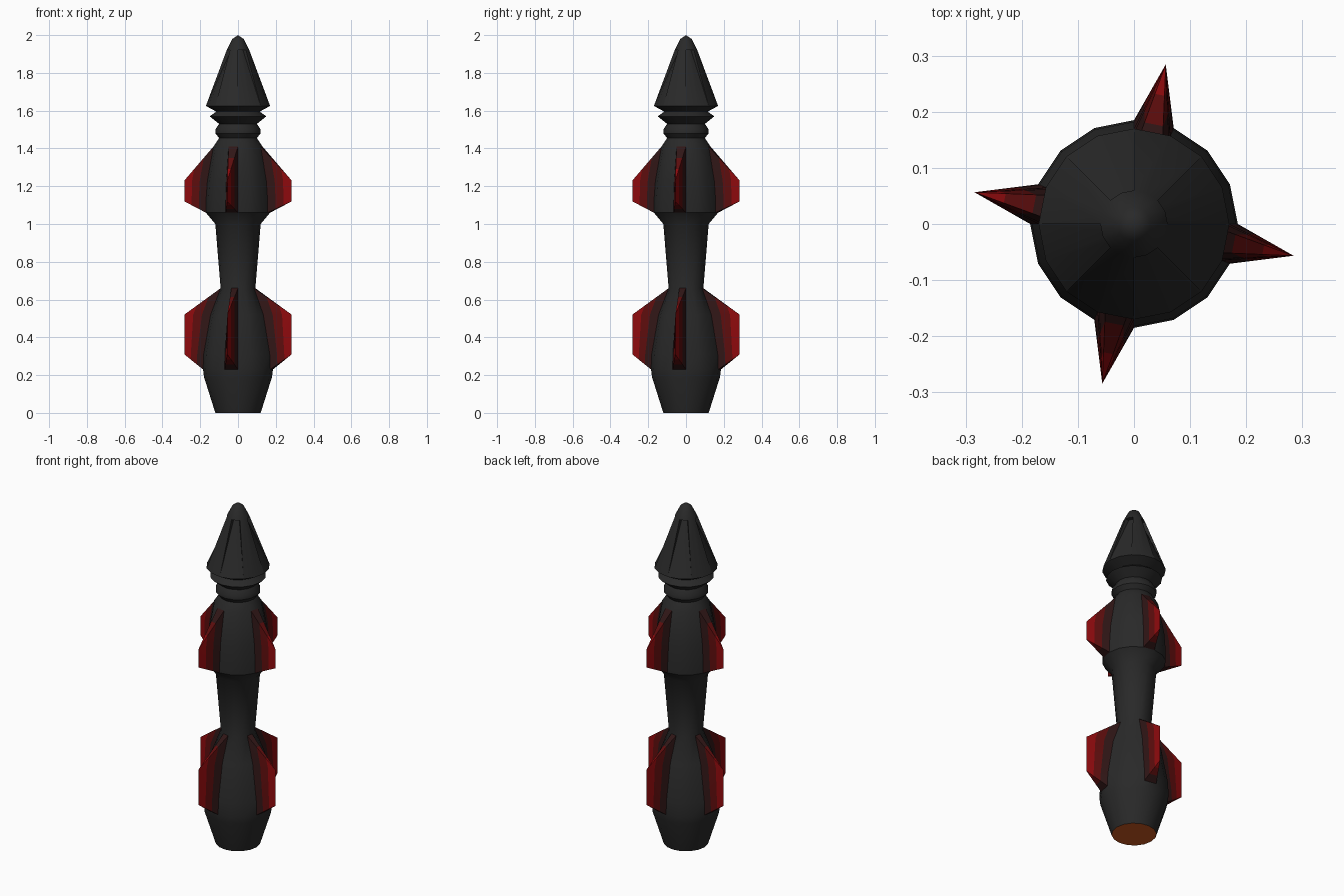
import bpy, bmesh, math
from mathutils import Vector

if "Cube" in bpy.data.objects:
    bpy.data.objects.remove(bpy.data.objects["Cube"])

N = 16
STEP = 2 * math.pi / N
FIN_SEGS = (3, 7, 11, 15)      # facets that grow into fins


def material(name, r, g, b):
    m = bpy.data.materials.new(name)
    m.diffuse_color = (r, g, b, 1)
    m.use_nodes = True
    m.node_tree.nodes["Principled BSDF"].inputs["Base Color"].default_value = m.diffuse_color
    return m


BLACK = material("black", 0.022, 0.022, 0.022)
REDS = [material("fin_dark", 0.03, 0.008, 0.008),
        material("fin_mid", 0.11, 0.004, 0.004),
        material("fin_red", 0.27, 0.003, 0.004)]
ORANGE = material("orange", 0.6, 0.1, 0.015)


def polar(r, k, z):
    return Vector((r * math.cos(k * STEP), r * math.sin(k * STEP), z))


def finish(bm, name, mats, angle=35):
    bmesh.ops.remove_doubles(bm, verts=bm.verts[:], dist=1e-5)
    bmesh.ops.recalc_face_normals(bm, faces=bm.faces[:])
    me = bpy.data.meshes.new(name)
    bm.to_mesh(me)
    bm.free()
    for m in mats:
        me.materials.append(m)
    ob = bpy.data.objects.new(name, me)
    bpy.context.collection.objects.link(ob)
    bpy.ops.object.select_all(action='DESELECT')
    ob.select_set(True)
    bpy.context.view_layer.objects.active = ob
    bpy.ops.object.shade_smooth_by_angle(angle=math.radians(angle))
    return ob


def lathe(profile, skip=()):
    """Turn a (radius, z) profile; leave fin openings between z ranges in skip."""
    bm = bmesh.new()
    rings = [[bm.verts.new(polar(r, k, z)) for k in range(N)] for r, z in profile]
    grid = []
    for i in range(len(rings) - 1):
        mid = (profile[i][1] + profile[i + 1][1]) / 2
        row = []
        for k in range(N):
            if k in FIN_SEGS and any(a < mid < b for a, b in skip):
                continue
            n = (k + 1) % N
            row.append(bm.faces.new((rings[i][k], rings[i][n],
                                     rings[i + 1][n], rings[i + 1][k])))
        grid.append(row)
    return bm, rings, grid


def fins(name, rows, tip):
    """Four wedge fins, each drawn out of one facet to a ridge of radius tip."""
    bm = bmesh.new()
    for s in FIN_SEGS:
        ridge = [polar(tip, s + 0.5, z) for _, z in rows[1:-1]]
        ridge = [ridge[0]] + ridge + [ridge[-1]]
        # base loop around the opening, paired with its ridge point
        left = [(polar(r, s, z), e) for (r, z), e in zip(rows, ridge)]
        right = [(polar(r, s + 1, z), e) for (r, z), e in zip(rows, ridge)]
        loop = left + right[::-1]
        levels = [[bm.verts.new(b.lerp(e, t)) for b, e in loop]
                  for t in (0, 0.33, 0.66, 1)]
        for band in range(3):
            lo, hi = levels[band], levels[band + 1]
            for j in range(len(loop)):
                n = (j + 1) % len(loop)
                f = bm.faces.new((lo[j], lo[n], hi[n], hi[j]))
                f.material_index = band
    bmesh.ops.remove_doubles(bm, verts=bm.verts[:], dist=1e-5)
    bmesh.ops.dissolve_degenerate(bm, edges=bm.edges[:], dist=1e-5)
    return finish(bm, name, REDS)


# Body: tail, waist, upper barrel and neck rings
lower = [(0.185, 0.23), (0.182, 0.31), (0.145, 0.52), (0.092, 0.66)]
upper = [(0.17, 1.06), (0.17, 1.12), (0.162, 1.23), (0.13, 1.41)]
neck = [(0.10, 1.455), (0.12, 1.48), (0.12, 1.50), (0.10, 1.53),
        (0.15, 1.57), (0.115, 1.595), (0.17, 1.625)]
profile = [(0.12, 0), (0.18, 0.19)] + lower + [(0.12, 1.0)] + upper + neck
bm, _, _ = lathe(profile, skip=((0.23, 0.66), (1.06, 1.41)))
finish(bm, "body", [BLACK])

# Fins
fins("lower_fins", lower, 0.29)
fins("upper_fins", upper, 0.29)

# Nose cone: alternate eighths sink in towards the tip
bm, rings, grid = lathe([(0.17, 1.625), (0.06, 1.92), (0.03, 1.98), (0.0, 2.0)])
for q in range(0, N, 4):
    pair = grid[0][q:q + 2]
    out = bmesh.ops.extrude_face_region(bm, geom=pair)["geom"]
    for v in out:
        if isinstance(v, bmesh.types.BMVert) and v.co.z > 1.8:
            v.co.x *= 0.62
            v.co.y *= 0.62
    bmesh.ops.delete(bm, geom=[f for f in pair if f.is_valid], context='FACES')
bmesh.ops.remove_doubles(bm, verts=bm.verts[:], dist=1e-5)
bmesh.ops.dissolve_degenerate(bm, edges=bm.edges[:], dist=1e-5)
finish(bm, "nose_cone", [BLACK])

# Glowing exhaust disc closing the tail
bm = bmesh.new()
bm.faces.new([bm.verts.new(polar(0.12, k, 0)) for k in reversed(range(N))])
finish(bm, "exhaust", [ORANGE])
